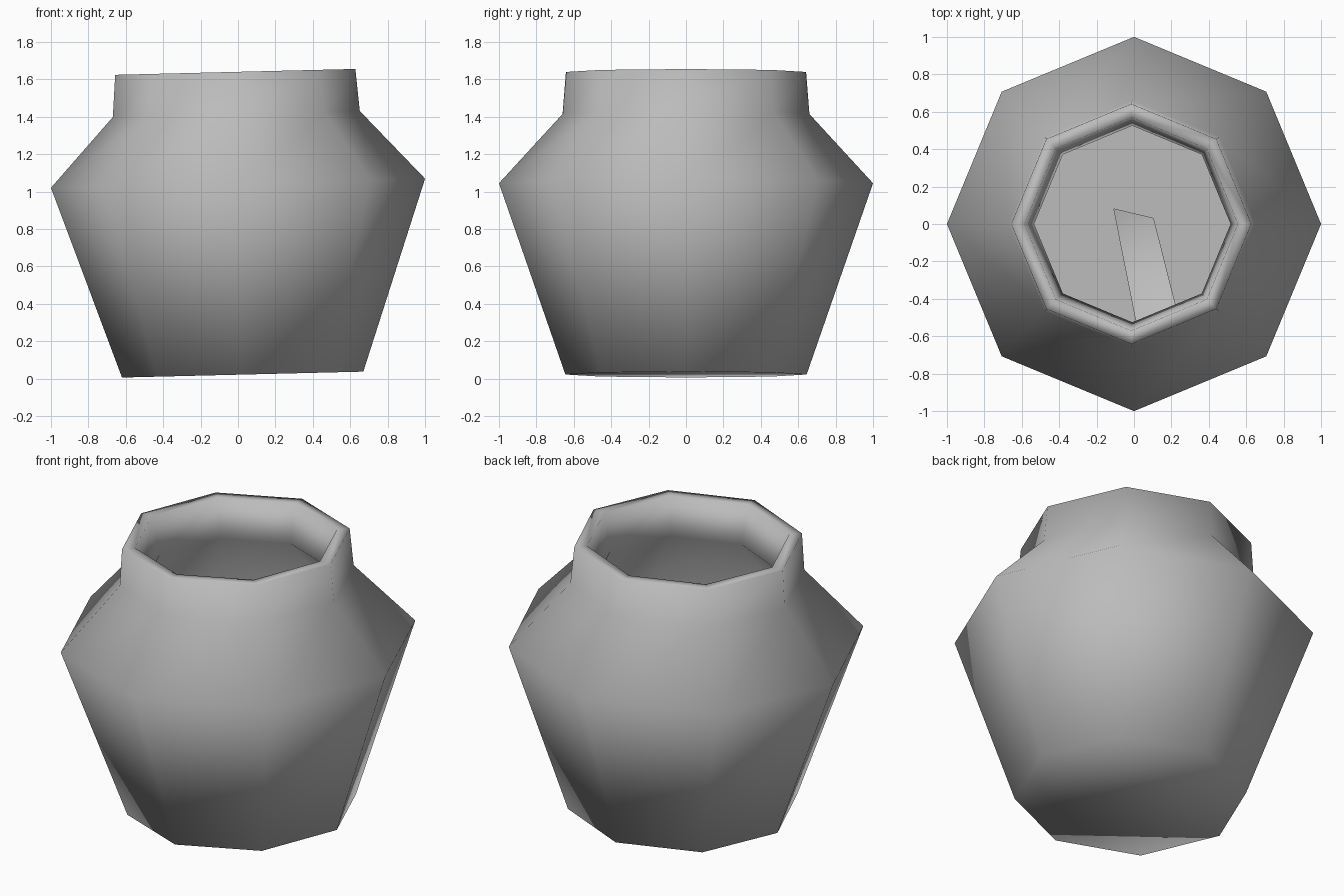
import bpy, bmesh, math
from mathutils import Matrix, Vector

if "Cube" in bpy.data.objects:
    bpy.data.objects.remove(bpy.data.objects["Cube"])

SIDES = 8
clay = bpy.data.materials.new("grey_clay")
clay.diffuse_color = (0.5, 0.5, 0.5, 1)
clay.use_nodes = True
clay.node_tree.nodes["Principled BSDF"].inputs["Base Color"].default_value = clay.diffuse_color

# the whole pot leans slightly towards -x about its widest ring
PIVOT = Vector((0, 0, 1.045))
LEAN = (Matrix.Translation(PIVOT) @ Matrix.Rotation(math.radians(-1.4), 4, 'Y')
        @ Matrix.Translation(-PIVOT))


def ring_points(r, z):
    return [Vector((r * math.cos(math.tau * i / SIDES),
                    r * math.sin(math.tau * i / SIDES), z)) for i in range(SIDES)]


def finish(name, bm):
    bmesh.ops.transform(bm, matrix=LEAN, verts=bm.verts)
    for f in bm.faces:
        f.smooth = True
    me = bpy.data.meshes.new(name)
    bm.to_mesh(me)
    bm.free()
    me.materials.append(clay)
    ob = bpy.data.objects.new(name, me)
    bpy.context.collection.objects.link(ob)
    return ob


# pot wall: outside from base to rim, over the rim and down the inside
PROFILE = [(0.645, 0.022), (1.0, 1.045), (0.66, 1.415), (0.642, 1.64),
           (0.57, 1.64), (0.525, 1.41), (0.88, 1.03), (0.575, 0.11)]
bm = bmesh.new()
rings = [[bm.verts.new(p) for p in ring_points(r, z)] for r, z in PROFILE]
for low, high in zip(rings, rings[1:]):
    for i in range(SIDES):
        j = (i + 1) % SIDES
        bm.faces.new((low[i], low[j], high[j], high[i]))
# closed underside
bm.faces.new(rings[0][::-1])
finish("pot_wall", bm)

# inner floor with a broken notch that opens to the underside
bm = bmesh.new()
pts = ring_points(0.575, 0.11)
notch = [Vector((-0.13, 0.08, 0.11)), Vector((0.08, 0.03, 0.11)), Vector((0.21, -0.485, 0.11))]
bm.faces.new([bm.verts.new(p) for p in pts[:7] + notch + pts[7:]])
finish("inner_floor", bm)
